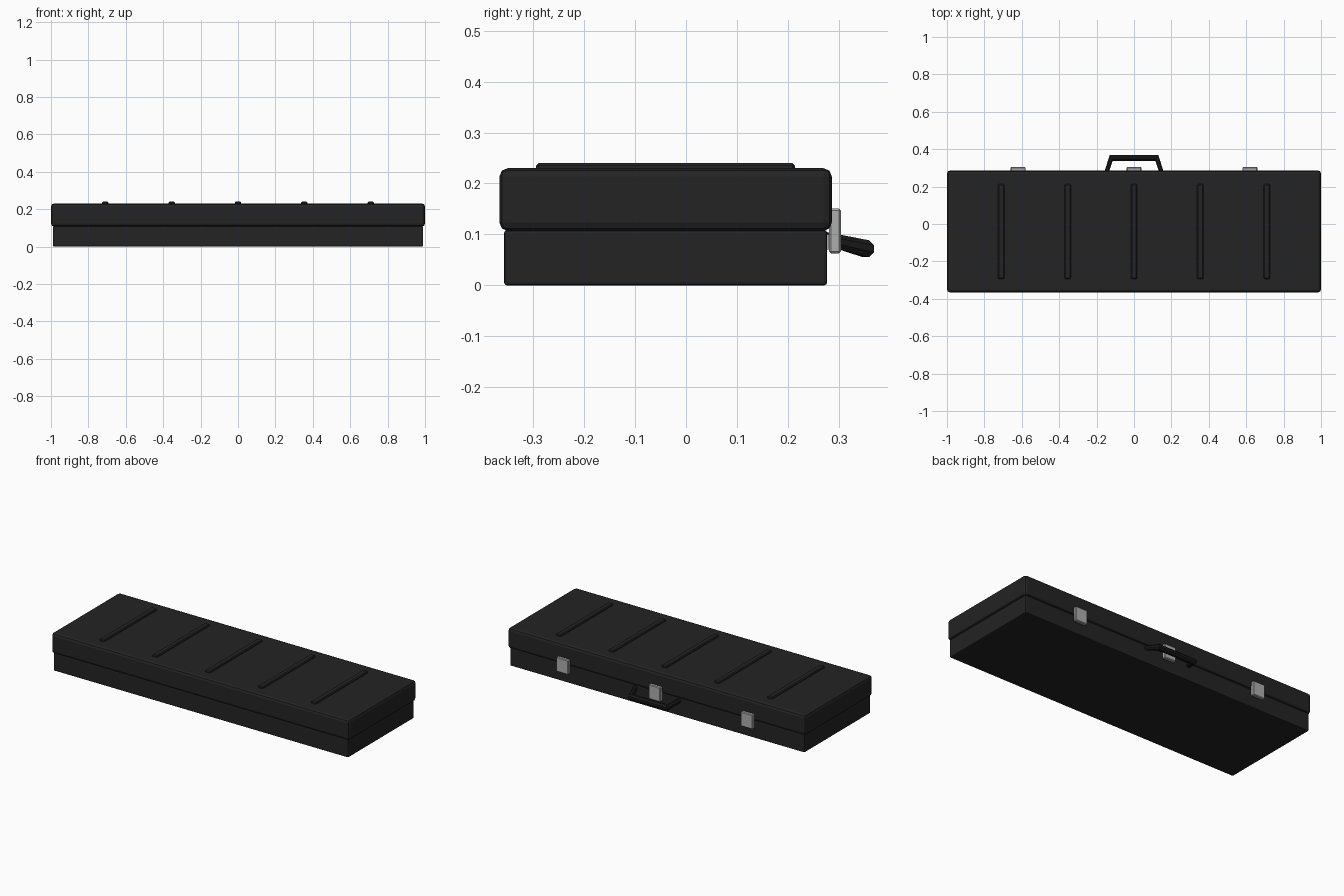
import bpy, bmesh, math
from mathutils import Vector

if "Cube" in bpy.data.objects:
    bpy.data.objects.remove(bpy.data.objects["Cube"])


def material(name, rgb):
    m = bpy.data.materials.new(name)
    m.diffuse_color = (*rgb, 1)
    m.use_nodes = True
    m.node_tree.nodes["Principled BSDF"].inputs["Base Color"].default_value = m.diffuse_color
    return m


BLACK = material("case black", (0.017, 0.017, 0.017))
GRIP = material("handle black", (0.010, 0.010, 0.010))
METAL = material("latch metal", (0.42, 0.42, 0.42))


def add_object(name, bm, mat):
    bmesh.ops.recalc_face_normals(bm, faces=bm.faces)
    me = bpy.data.meshes.new(name)
    bm.to_mesh(me)
    bm.free()
    me.materials.append(mat)
    ob = bpy.data.objects.new(name, me)
    bpy.context.collection.objects.link(ob)
    return ob


def box(name, lo, hi, mat, bevel=0.0, segments=2):
    """Box between two corners with rounded edges."""
    bm = bmesh.new()
    bmesh.ops.create_cube(bm, size=1)
    for v in bm.verts:
        v.co = [(a + b) / 2 + c * (b - a) for a, b, c in zip(lo, hi, v.co)]
    if bevel:
        bmesh.ops.bevel(bm, geom=bm.edges[:], offset=bevel, segments=segments,
                        profile=0.5, affect='EDGES')
    return add_object(name, bm, mat)


# case shells
box("case_base", (-0.99, -0.357, 0), (0.99, 0.277, 0.109), BLACK, 0.006)
box("case_lid", (-1, -0.366, 0.107), (1, 0.286, 0.23), BLACK, 0.016)

# raised ribs across the lid
for i in range(-2, 3):
    x = i * 0.355
    box(f"lid_rib_{i + 3}", (x - 0.017, -0.294, 0.22), (x + 0.017, 0.214, 0.24), BLACK, 0.005, 1)

# latches along the back: main plate and a thin fixing plate behind it
for i in (-1, 0, 1):
    x = i * 0.62
    box(f"latch_{i + 2}", (x - 0.04, 0.281, 0.063), (x + 0.04, 0.304, 0.151), METAL, 0.004, 1)
    box(f"latch_mount_{i + 2}", (x - 0.03, 0.27, 0.07), (x + 0.03, 0.285, 0.1), METAL)

# carrying handle: eight-sided tube with mitred corners
rings = [((-0.148, 0.274, 0.092), (-0.012, 0, 0), 0.013),
         ((-0.122, 0.353, 0.072), (-0.008, 0.0155, 0), 0.0165),
         ((0.122, 0.353, 0.072), (0.008, 0.0155, 0), 0.0165),
         ((0.148, 0.274, 0.092), (0.012, 0, 0), 0.013)]
bm = bmesh.new()
loops = []
for centre, u, h in rings:
    loop = []
    for k in range(8):
        a = math.tau * (k + 0.5) / 8
        s = 1 / math.cos(math.pi / 8)
        loop.append(bm.verts.new(Vector(centre) + s * (Vector(u) * math.cos(a)
                                 + Vector((0, 0, h * math.sin(a))))))
    loops.append(loop)
for a, b in zip(loops, loops[1:]):
    for k in range(8):
        bm.faces.new((a[k], a[(k + 1) % 8], b[(k + 1) % 8], b[k]))
bm.faces.new(loops[0])
bm.faces.new(loops[-1])
add_object("carry_handle", bm, GRIP)
